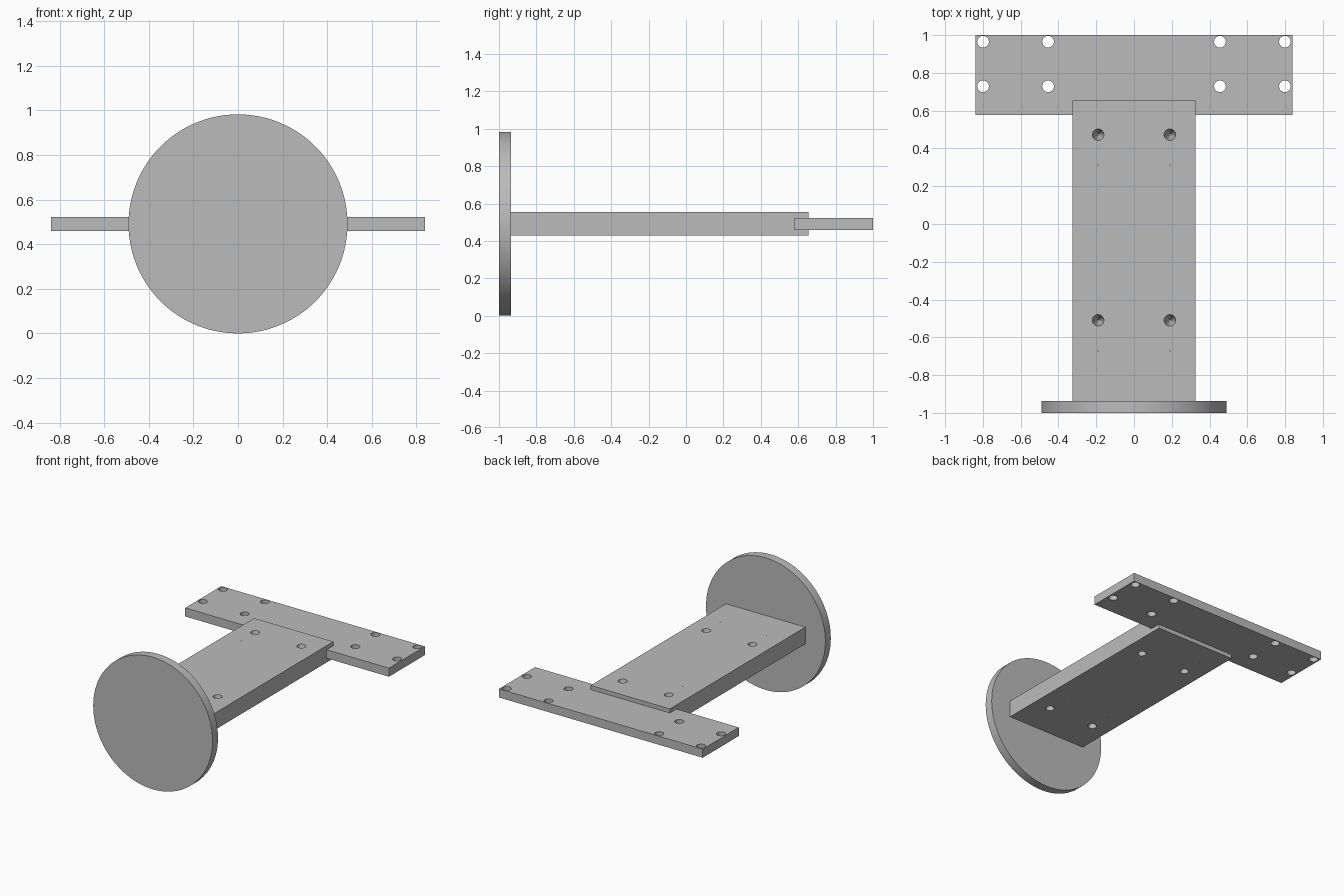
import bpy, bmesh, math
from mathutils import Matrix, Vector

cube = bpy.data.objects.get("Cube")
if cube:
    bpy.data.objects.remove(cube, do_unlink=True)

MID = 0.491          # height of the centre line
ARM_H = 0.125        # arm thickness
BAR_H = 0.064        # crossbar thickness
HOLE_R = 0.031

grey = bpy.data.materials.new("plain_grey")
grey.use_nodes = True
colour = (0.5, 0.5, 0.5, 1)
grey.diffuse_color = colour
grey.node_tree.nodes["Principled BSDF"].inputs["Base Color"].default_value = colour


def add_object(name, bm):
    mesh = bpy.data.meshes.new(name)
    bm.to_mesh(mesh)
    bm.free()
    mesh.materials.append(grey)
    obj = bpy.data.objects.new(name, mesh)
    bpy.context.collection.objects.link(obj)
    return obj


def box(name, width, y0, y1, height):
    bm = bmesh.new()
    place = Matrix.Translation((0, (y0 + y1) / 2, MID))
    bmesh.ops.create_cube(bm, size=1, matrix=place @ Matrix.Diagonal((width, y1 - y0, height, 1)))
    return add_object(name, bm)


def drill(target, holes):
    """Cut holes given as (x, y, bottom radius, top radius, depth)."""
    bm = bmesh.new()
    for x, y, low, high, depth in holes:
        bmesh.ops.create_cone(bm, cap_ends=True, segments=32, radius1=low, radius2=high,
                              depth=depth, matrix=Matrix.Translation((x, y, MID)))
    cutter = add_object(target.name + "_hole_cutter", bm)
    cutter.hide_render = True
    mod = target.modifiers.new("holes", 'BOOLEAN')
    mod.operation = 'DIFFERENCE'
    mod.solver = 'EXACT'
    mod.object = cutter
    bpy.context.view_layer.update()
    bpy.context.view_layer.objects.active = target
    bpy.ops.object.modifier_apply(modifier=mod.name)
    bpy.data.objects.remove(cutter, do_unlink=True)


# Round face plate, standing upright at the front
bm = bmesh.new()
bmesh.ops.create_cone(bm, cap_ends=True, segments=96, radius1=0.491, radius2=0.491, depth=0.064,
                      matrix=Matrix.Translation((0, -0.968, MID)) @ Matrix.Rotation(math.pi / 2, 4, 'X'))
face_plate = add_object("face_plate", bm)

# Arm with tapered holes, each narrowing to a point on the opposite side
arm = box("arm", 0.652, -0.936, 0.655, ARM_H)
tapers = []
for x in (-0.19, 0.19):
    for y in (-0.51, 0.473):
        tapers.append((x, y, 0.002, HOLE_R, ARM_H + 0.004))
        tapers.append((x, y - 0.163, HOLE_R, 0.002, ARM_H + 0.004))
drill(arm, tapers)

# Crossbar with straight bolt holes near both ends
crossbar = box("crossbar", 1.676, 0.577, 1.0, BAR_H)
drill(crossbar, [(side * x, y, HOLE_R, HOLE_R, 0.2)
                 for side in (-1, 1) for x in (0.455, 0.799) for y in (0.729, 0.965)])

# Smooth round walls, keep edges sharp
bpy.ops.object.select_all(action='DESELECT')
for obj in (face_plate, arm, crossbar):
    obj.select_set(True)
bpy.context.view_layer.objects.active = arm
bpy.ops.object.shade_smooth_by_angle(angle=math.radians(30))
